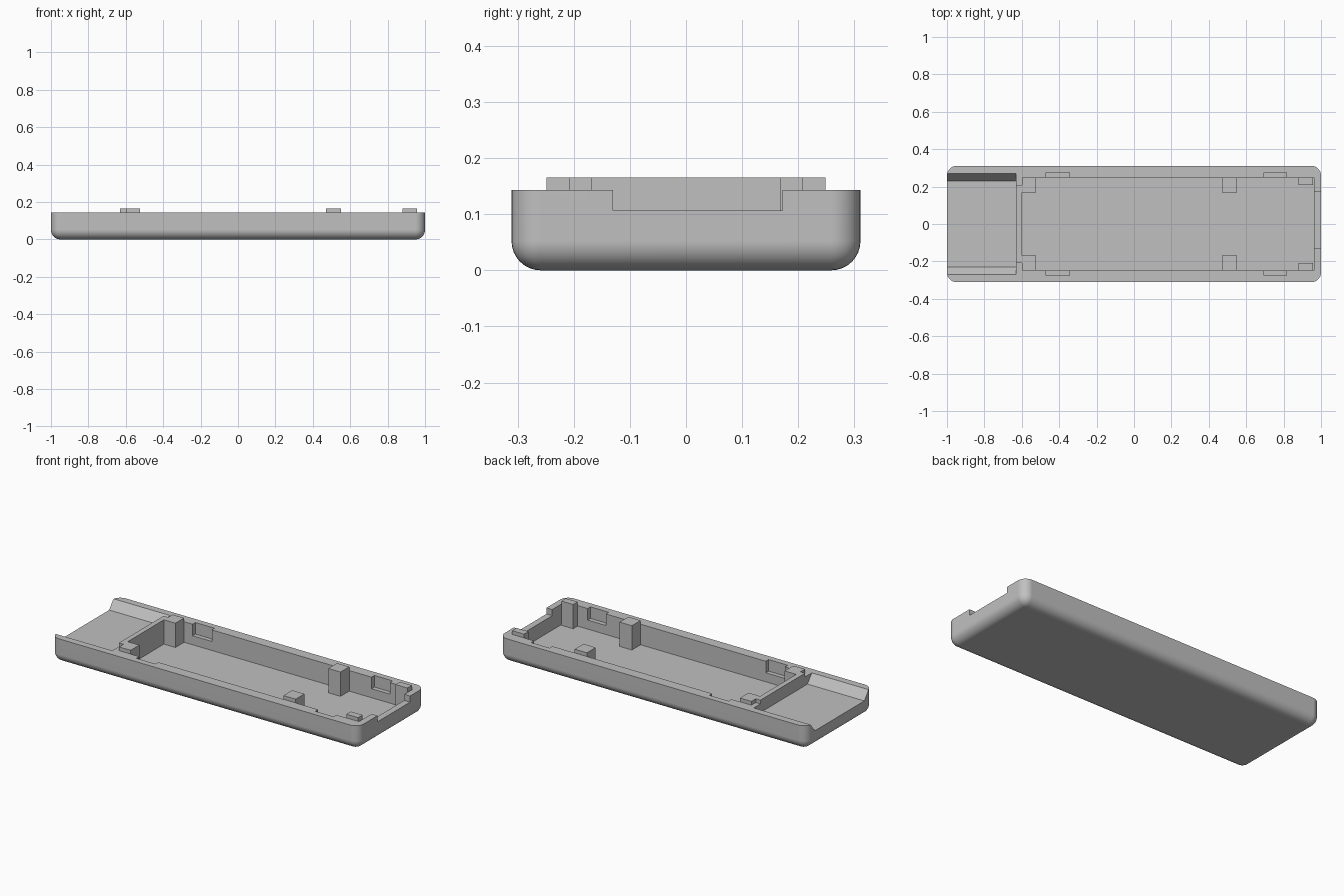
import bpy, bmesh, math

if "Cube" in bpy.data.objects:
    bpy.data.objects.remove(bpy.data.objects["Cube"], do_unlink=True)

grey = bpy.data.materials.new("light_grey_plastic")
grey.use_nodes = True
grey.diffuse_color = (0.53, 0.53, 0.53, 1)
grey.node_tree.nodes["Principled BSDF"].inputs["Base Color"].default_value = grey.diffuse_color


def make_object(name, bm):
    bmesh.ops.recalc_face_normals(bm, faces=bm.faces)
    mesh = bpy.data.meshes.new(name)
    bm.to_mesh(mesh)
    bm.free()
    mesh.materials.append(grey)
    obj = bpy.data.objects.new(name, mesh)
    bpy.context.collection.objects.link(obj)
    return obj


def prism(name, profile, x0, x1):
    """Extrude a (y, z) outline along x."""
    bm = bmesh.new()
    face = bm.faces.new([bm.verts.new((x0, y, z)) for y, z in profile])
    new = bmesh.ops.extrude_face_region(bm, geom=[face])["geom"]
    moved = [v for v in new if isinstance(v, bmesh.types.BMVert)]
    bmesh.ops.translate(bm, verts=moved, vec=(x1 - x0, 0, 0))
    return make_object(name, bm)


def box(name, x, y, z):
    y0, y1 = sorted(y)
    return prism(name, [(y0, z[0]), (y1, z[0]), (y1, z[1]), (y0, z[1])], *x)


RIM, TOP, FLOOR, TRAY = 0.143, 0.165, 0.022, 0.092

# Outer shell with rounded corners and underside
shell = box("case_shell", (-1, 1), (-0.311, 0.311), (0, RIM))
bm = bmesh.new()
bm.from_mesh(shell.data)
round_edges = [e for e in bm.edges if min(v.co.z for v in e.verts) < 0.01]
bmesh.ops.bevel(bm, geom=round_edges, offset=0.052, segments=8, profile=0.5,
                affect='EDGES', clamp_overlap=True)
bm.to_mesh(shell.data)
bm.free()

# Main cavity, sloped open tray and end notch
cutters = [
    box("cavity_cutter", (-0.6, 0.962), (-0.249, 0.249), (FLOOR, 0.3)),
    prism("tray_cutter", [(-0.23, TRAY), (0.23, TRAY), (0.27, RIM), (0.27, 0.3),
                          (-0.27, 0.3), (-0.27, RIM)], -1.1, -0.63),
    box("end_notch_cutter", (0.9, 1.1), (-0.13, 0.172), (0.107, 0.3)),
]
# Clip pockets in both long walls
for side in (-1, 1):
    for x in ((-0.47, -0.345), (0.695, 0.815)):
        cutters.append(box("pocket_cutter", x, (side * 0.2, side * 0.275), (0.075, 0.3)))

bpy.context.view_layer.objects.active = shell
for cutter in cutters:
    mod = shell.modifiers.new("cut", 'BOOLEAN')
    mod.operation = 'DIFFERENCE'
    mod.solver = 'EXACT'
    mod.object = cutter
    bpy.ops.object.modifier_apply(modifier=mod.name)
    bpy.data.objects.remove(cutter, do_unlink=True)

bpy.ops.object.select_all(action='DESELECT')
shell.select_set(True)
bpy.ops.object.shade_smooth_by_angle(angle=math.radians(30))
normals = shell.modifiers.new("even_normals", 'WEIGHTED_NORMAL')
normals.keep_sharp = True

# Raised dividing wall between tray and cavity
box("dividing_wall", (-0.63, -0.6), (-0.208, 0.208), (TRAY - 0.01, TOP))

# Support posts and end pegs, mirrored across the case
for side, label in ((-1, "right"), (1, "left")):
    for name, x, inner in (("tray_post", (-0.6, -0.525), 0.168),
                           ("middle_post", (0.47, 0.55), 0.168),
                           ("end_peg", (0.88, 0.957), 0.208)):
        box(f"{label}_{name}", x, (side * inner, side * 0.249), (FLOOR - 0.005, TOP))
